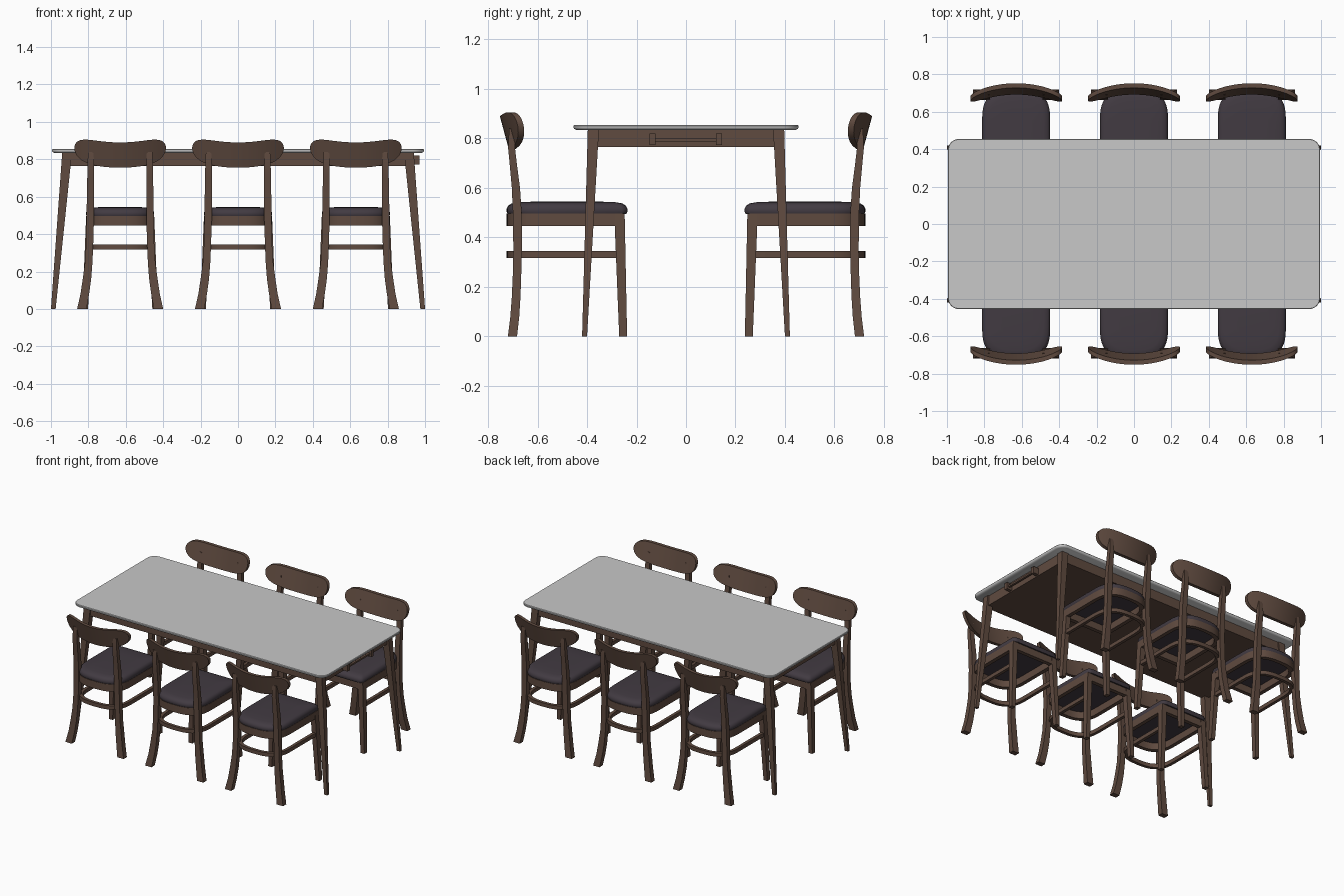
import bpy, bmesh, math

if "Cube" in bpy.data.objects:
    bpy.data.objects.remove(bpy.data.objects["Cube"])


def material(name, rgb):
    m = bpy.data.materials.new(name)
    m.diffuse_color = (*rgb, 1)
    m.use_nodes = True
    m.node_tree.nodes["Principled BSDF"].inputs["Base Color"].default_value = m.diffuse_color
    return m


WOOD = material("dark_wood", (0.115, 0.069, 0.050))
FABRIC = material("dark_fabric", (0.054, 0.043, 0.054))
STONE = material("pale_grey_top", (0.58, 0.58, 0.58))


def finish(name, bm, mat, angle=35):
    bmesh.ops.recalc_face_normals(bm, faces=bm.faces)
    me = bpy.data.meshes.new(name)
    bm.to_mesh(me)
    bm.free()
    me.materials.append(mat)
    ob = bpy.data.objects.new(name, me)
    bpy.context.collection.objects.link(ob)
    bpy.ops.object.select_all(action='DESELECT')
    ob.select_set(True)
    bpy.context.view_layer.objects.active = ob
    bpy.ops.object.shade_smooth_by_angle(angle=math.radians(angle))
    return ob


def loft(bm, rings, closed=False):
    """Skin a series of equal-length closed rings; cap the ends unless closed."""
    vs = [[bm.verts.new(p) for p in r] for r in rings]
    n = len(vs[0])
    pairs = list(zip(vs, vs[1:])) + ([(vs[-1], vs[0])] if closed else [])
    for a, b in pairs:
        for i in range(n):
            j = (i + 1) % n
            bm.faces.new((a[i], a[j], b[j], b[i]))
    if not closed:
        bm.faces.new(vs[0])
        bm.faces.new(vs[-1])


def box(bm, x0, x1, y0, y1, z0, z1):
    loft(bm, [[(x0, y0, z), (x1, y0, z), (x1, y1, z), (x0, y1, z)] for z in (z0, z1)])


def leg(bm, stations, sx=1, sy=1):
    """Square-section leg from (x0, x1, y0, y1, z) stations, mirrored by signs."""
    loft(bm, [[(sx * x, sy * y, z) for x, y in ((a, c), (b, c), (b, d), (a, d))]
              for a, b, c, d, z in stations])


# ---------------- table ----------------
def rounded_rect(hx, hy, r, z):
    pts = []
    for k, (sx, sy) in enumerate(((1, 1), (-1, 1), (-1, -1), (1, -1))):
        for i in range(9):
            a = math.pi / 2 * (k + i / 8)
            pts.append((sx * (hx - r) + r * math.cos(a), sy * (hy - r) + r * math.sin(a), z))
    return pts


bm = bmesh.new()
loft(bm, [rounded_rect(0.995 - d, 0.455 - d, 0.06 - d, z)
          for d, z in ((0.012, 0.834), (0.003, 0.839), (0, 0.845), (0, 0.851), (0.003, 0.855))])
finish("table_top", bm, STONE)

bm = bmesh.new()
box(bm, -0.93, 0.93, -0.39, 0.39, 0.765, 0.834)
finish("table_apron", bm, WOOD)

bm = bmesh.new()
for sx in (1, -1):
    for sy in (1, -1):
        leg(bm, [(0.975, 1.0, 0.40, 0.42, 0), (0.888, 0.94, 0.352, 0.397, 0.834)], sx, sy)
finish("table_legs", bm, WOOD)

# end handle: two blocks and a thin bar
bm = bmesh.new()
for s in (-0.135, 0.133):
    box(bm, 0.92, 0.97, s - 0.0125, s + 0.0125, 0.773, 0.82)
box(bm, 0.945, 0.96, -0.13, 0.13, 0.788, 0.80)
finish("table_handle", bm, WOOD)


# ---------------- chair (facing +y, back towards -y) ----------------
def u_path(inset, z, y_front):
    """U-shaped plan: straight sides with a full, rounded back."""
    hw, yc, depth = 0.182 - inset, -0.55, 0.175 - inset
    pts = [(hw, y_front)]
    for i in range(25):
        a = math.pi * i / 24
        c, s = math.cos(a), math.sin(a)
        pts.append((math.copysign(abs(c) ** 0.72, c) * hw, yc - depth * max(s, 0) ** 0.72))
    pts.append((-hw, y_front))
    return [(x, y, z) for x, y in pts]


def rail(bm, thick, z0, z1, y_front, front_gap, closed):
    edges = [u_path(i, z, f) for i, z, f in
             ((0, z0, y_front), (0, z1, y_front),
              (thick, z1, y_front - front_gap), (thick, z0, y_front - front_gap))]
    loft(bm, list(zip(*edges)), closed)


parts = []

bm = bmesh.new()
rail(bm, 0.028, 0.445, 0.497, -0.25, 0.028, True)
parts.append(finish("seat_frame", bm, WOOD))

bm = bmesh.new()
rail(bm, 0.022, 0.317, 0.344, -0.275, 0, False)
parts.append(finish("stretcher_hoop", bm, WOOD))

# domed cushion with slightly rounded front corners
bm = bmesh.new()
rings = []
for s, z in ((0.985, 0.495), (1, 0.503), (1, 0.515), (0.975, 0.528), (0.92, 0.537), (0.8, 0.542), (0.5, 0.545)):
    plan = u_path(0, z, -0.26)
    plan = plan + [(-0.172, -0.243, z), (-0.15, -0.237, z), (0.15, -0.237, z), (0.172, -0.243, z)]
    rings.append([(x * s, -0.48 + (y + 0.48) * s, z) for x, y, _ in plan])
loft(bm, rings)
parts.append(finish("seat_cushion", bm, FABRIC, 50))

bm = bmesh.new()
for sx in (1, -1):
    leg(bm, [(0.172, 0.202, -0.27, -0.238, 0), (0.143, 0.182, -0.29, -0.248, 0.496)], sx)
parts.append(finish("front_legs", bm, WOOD))

# curved rear posts, from the splayed foot to inside the backrest
bm = bmesh.new()
for sx in (1, -1):
    leg(bm, [(0.180, 0.230, -0.720, -0.683, 0), (0.166, 0.212, -0.710, -0.674, 0.08),
             (0.155, 0.200, -0.704, -0.669, 0.16), (0.148, 0.188, -0.700, -0.666, 0.25),
             (0.144, 0.182, -0.698, -0.663, 0.35), (0.140, 0.180, -0.699, -0.663, 0.48),
             (0.140, 0.178, -0.704, -0.671, 0.60), (0.140, 0.176, -0.713, -0.684, 0.70),
             (0.140, 0.175, -0.719, -0.691, 0.76), (0.142, 0.172, -0.715, -0.690, 0.84)], sx)
parts.append(finish("rear_posts", bm, WOOD))

# curved, leaning backrest with rounded ends and dipped middle
bm = bmesh.new()
rings = []
N = 32
for i in range(N + 1):
    t = math.sin(math.pi / 2 * (2 * i / N - 1))
    zc = 0.8225 + 0.038 * t * t
    h = 0.0675 * math.sqrt(max(1 - t ** 6, 0.0004))
    front, back = [], []
    for v in (-1, -0.5, 0, 0.5, 1):
        z = zc + h * v
        y = -0.72 - 0.27 * (z - 0.77) + 0.062 * t * t
        back.append((0.245 * t, y, z))
        front.append((0.245 * t, y + 0.024, z))
    rings.append(back + front[::-1])
loft(bm, rings)
parts.append(finish("backrest", bm, WOOD))

# six places: three along each long side
for x in (-0.63, 0, 0.63):
    for turn in (0, math.pi):
        for p in parts:
            ob = p.copy()
            ob.name = "chair_" + p.name
            ob.location.x = x
            ob.rotation_euler.z = turn
            bpy.context.collection.objects.link(ob)
for p in parts:
    bpy.data.objects.remove(p)
